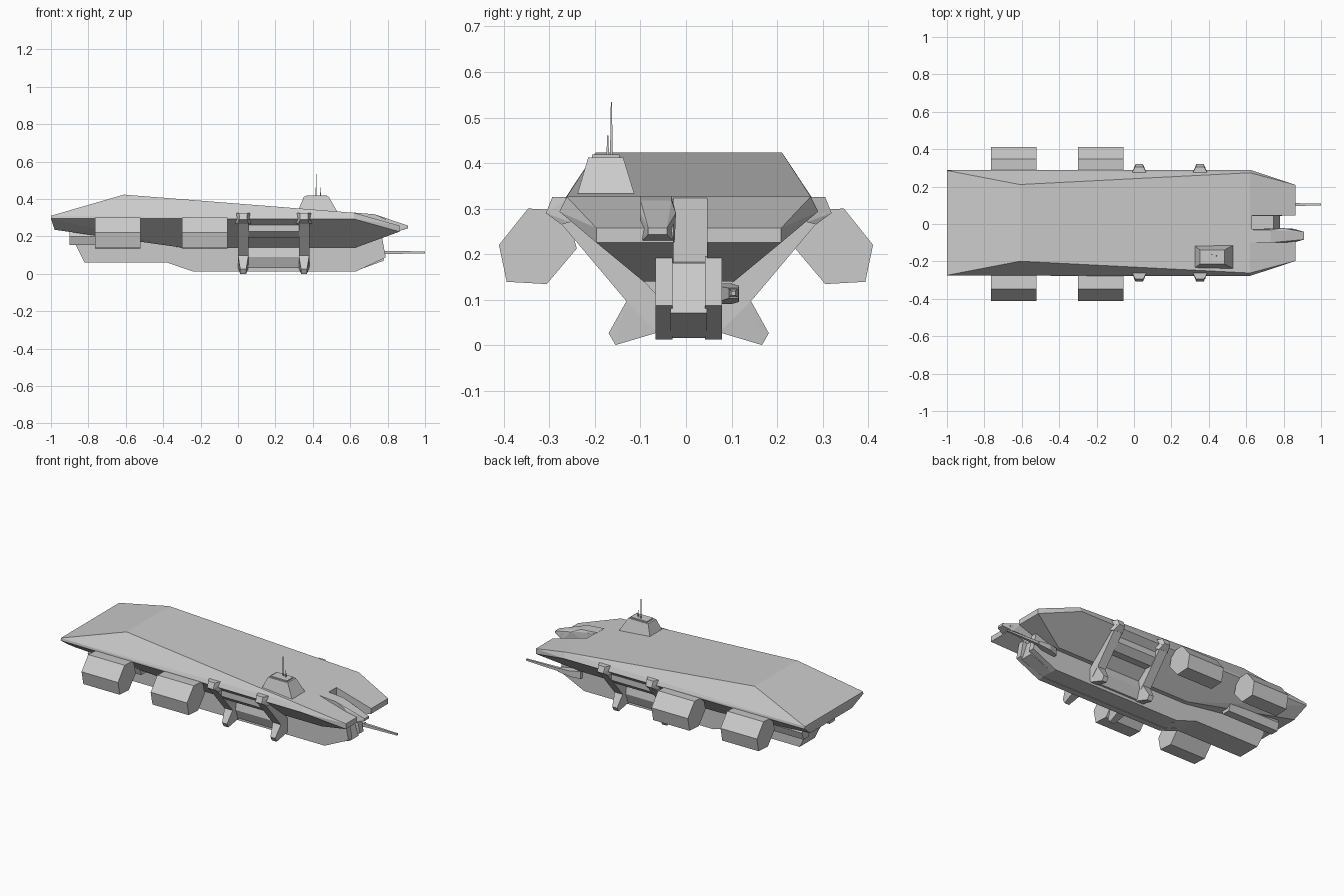
import bpy, bmesh

if "Cube" in bpy.data.objects:
    bpy.data.objects.remove(bpy.data.objects["Cube"])

C = 0.006  # hull centreline


def solid(name, pts):
    """Flat-faced convex solid around the given points."""
    bm = bmesh.new()
    for p in pts:
        bm.verts.new(p)
    res = bmesh.ops.convex_hull(bm, input=bm.verts)
    junk = {g for g in res["geom_interior"] + res["geom_unused"]
            if isinstance(g, bmesh.types.BMVert)}
    bmesh.ops.delete(bm, geom=list(junk), context='VERTS')
    bmesh.ops.dissolve_limit(bm, angle_limit=0.01, verts=bm.verts, edges=bm.edges)
    bmesh.ops.recalc_face_normals(bm, faces=bm.faces)
    me = bpy.data.meshes.new(name)
    bm.to_mesh(me)
    bm.free()
    ob = bpy.data.objects.new(name, me)
    bpy.context.collection.objects.link(ob)
    return ob


def box(name, x0, x1, y0, y1, z0, z1):
    return solid(name, [(x, y, z) for x in (x0, x1) for y in (y0, y1) for z in (z0, z1)])


def plate(name, prof, y0, y1):
    """Side profile (x, z) extruded across y."""
    return solid(name, [(x, y, z) for x, z in prof for y in (y0, y1)])


def bar(name, sec, x0, x1, s, c=C):
    """Cross-section (y, z) extruded along x, on side s."""
    return solid(name, [(x, c + s * y, z) for x in (x0, x1) for y, z in sec])


# Upper hull with sloping deck and bow notch
half = [(-1, .28, .31), (-1, .282, .295), (-.98, .2, .235),
        (-.61, .205, .423), (-.3, .1, .14), (.62, .268, .326),
        (.62, .284, .293), (.63, .1, .14), (.864, .203, .257), (.864, .203, .225)]
hull = solid("upper_hull", [(x, C + s * y, z) for x, y, z in half for s in (1, -1)])
cutter = box("bow_notch_cutter", .63, 1.0, -.028, .046, .05, .5)
cutter.hide_render = True
cutter.hide_viewport = True
mod = hull.modifiers.new("notch", 'BOOLEAN')
mod.object = cutter
mod.operation = 'DIFFERENCE'
mod.solver = 'EXACT'

# Bow tongue beside the notch
solid("bow_tongue", [(x, y, z) for x, a, b, z in (
    (.62, -.1, -.032, .327), (.73, -.1, -.032, .318), (.79, -.1, -.022, .29),
    (.91, -.083, -.042, .257), (.91, -.083, -.042, .243),
    (.85, -.1, -.025, .225), (.62, -.1, -.028, .225)) for y in (a, b)])

# Keel: stepped lower hull with two outer plates and a recessed middle
plate("rear_keel", [(-.87, .16), (-.82, .06), (-.25, .06), (-.25, .2), (-.87, .22)],
      C - .073, C + .073)
plate("middle_keel", [(-.38, .06), (-.24, .015), (.63, .015), (.78, .07), (.745, .18), (-.38, .2)],
      C - .04, C + .04)
for s, side in ((1, "left"), (-1, "right")):
    plate("keel_plate_" + side,
          [(-.38, .06), (-.24, .012), (.63, .012), (.79, .087), (.77, .195), (-.38, .2)],
          C + s * .036, C + s * .073)

    # Stern thruster block
    bar("stern_thruster_" + side, [(.085, .2), (.1, .155), (.15, .155), (.165, .2), (.15, .23), (.1, .23)],
        -.9, -.55, s)

    # Hexagonal side pods
    for i, x in enumerate((-.765, -.3)):
        bar(f"side_pod_{side}_{i}", [(.411, .22), (.347, .3), (.262, .295),
                                     (.24, .212), (.306, .134), (.394, .139)],
            x, x + .245, s, 0)

    # Clamping ribs with cap and splayed foot
    for i, x in enumerate((.028, .353)):
        bar(f"rib_{side}_{i}", [(.3, .29), (.25, .3), (.06, .1), (.065, .025), (.14, .1)],
            x - .028, x + .028, s)
        solid(f"rib_cap_{side}_{i}", [(x + d * w, C + s * y, z) for d in (1, -1) for w, y, z in (
            (.042, .26, .325), (.042, .26, .27), (.022, .3, .325), (.02, .314, .29), (.03, .28, .265))])
        solid(f"rib_foot_{side}_{i}", [(x + d * w, C + s * y, z) for d in (1, -1) for w, y, z in (
            (.028, .06, .03), (.028, .135, .1), (.028, .07, .1), (.016, .176, .026), (.016, .161, 0))])

    # Bars joining the ribs
    bar("upper_bar_" + side, [(.245, .27), (.245, .225), (.205, .19), (.13, .19), (.2, .27)],
        .05, .33, s)
    bar("lower_bar_" + side, [(.06, .145), (.1, .14), (.11, .09), (.085, .03), (.06, .03)],
        .05, .33, s)

# Side gun
solid("gun_housing", [(x, y, z) for x, a, b, c, d in (
    (.64, .07, .1, .09, .135), (.7, .07, .117, .095, .13), (.78, .095, .115, .103, .125))
    for y in (a, b) for z in (c, d)])
solid("gun_barrel", [(x, .104 + r * i, .114 + r * j) for x, r in ((.77, .009), (1.0, .005))
                     for i in (1, -1) for j in (1, -1)])

# Control tower with roof lip and antennas
solid("tower", [(x, y, z) for a, b, c, d, z in (
    (.32, .53, -.238, -.114, .31), (.32, .53, -.238, -.114, .334), (.352, .485, -.215, -.138, .412))
    for x in (a, b) for y in (c, d)])
box("tower_roof", .365, .475, -.207, -.146, .41, .419)
for n, x, y, r, z in (("tall", .418, -.164, .003, .534), ("short", .442, -.172, .003, .46)):
    solid("antenna_" + n, [(x + i * k, y + j * k, h) for k, h in ((r, .415), (r * .4, z))
                           for i in (1, -1) for j in (1, -1)])
